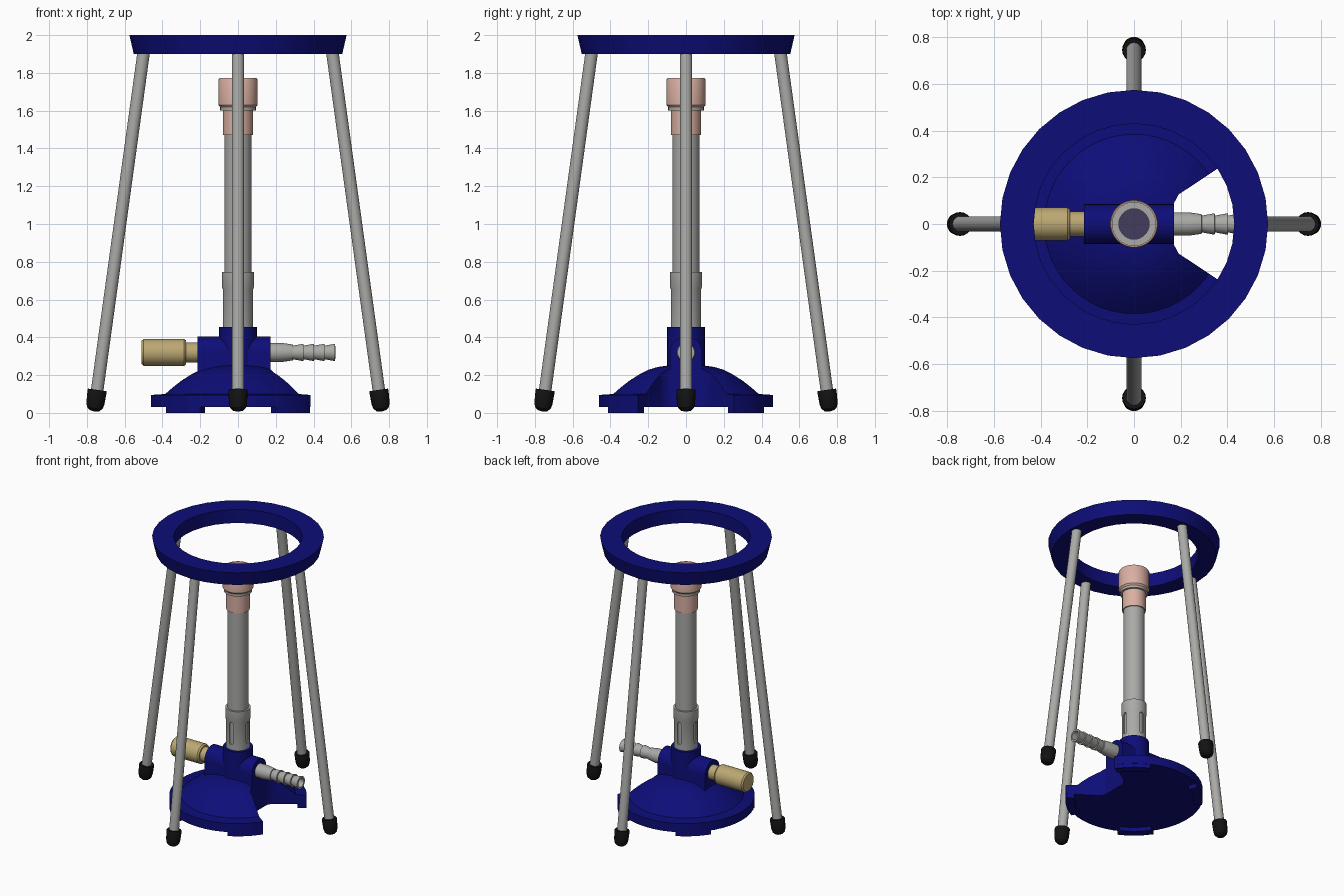
import bpy, bmesh, math
from mathutils import Matrix, Vector

if "Cube" in bpy.data.objects:
    bpy.data.objects.remove(bpy.data.objects["Cube"])


def material(name, rgb):
    m = bpy.data.materials.new(name)
    m.diffuse_color = (*rgb, 1)
    m.use_nodes = True
    m.node_tree.nodes["Principled BSDF"].inputs["Base Color"].default_value = m.diffuse_color
    return m


NAVY = material("navy enamel", (0.004, 0.004, 0.19))
STEEL = material("steel grey", (0.40, 0.40, 0.385))
COPPER = material("pale copper", (0.70, 0.43, 0.36))
BRASS = material("brass", (0.50, 0.39, 0.17))
RUBBER = material("black rubber", (0.006, 0.006, 0.006))
DARK = material("dark violet grey", (0.06, 0.045, 0.11))

# local z -> world x, local x -> y, local y -> z
X_AXIS = Matrix(((0, 0, 1, 0), (1, 0, 0, 0), (0, 1, 0, 0), (0, 0, 0, 1)))
GAS_AXIS = Matrix.Translation((0, 0, 0.32)) @ X_AXIS


def finish(name, bm, mat, matrix):
    bmesh.ops.recalc_face_normals(bm, faces=bm.faces)
    bm.transform(matrix)
    me = bpy.data.meshes.new(name)
    bm.to_mesh(me)
    bm.free()
    if mat:
        me.materials.append(mat)
    ob = bpy.data.objects.new(name, me)
    bpy.context.collection.objects.link(ob)
    return ob


def lathe(name, profile, mat, n=32, matrix=Matrix(), closed=False):
    """Spin (radius, height) points around the local z axis."""
    bm = bmesh.new()
    rings = []
    for r, z in profile:
        if r < 1e-6:
            rings.append([bm.verts.new((0, 0, z))] * n)
        else:
            rings.append([bm.verts.new((r * math.cos(2 * math.pi * i / n),
                                        r * math.sin(2 * math.pi * i / n), z)) for i in range(n)])
    pairs = list(zip(rings, rings[1:]))
    if closed:
        pairs.append((rings[-1], rings[0]))
    for a, b in pairs:
        for i in range(n):
            j = (i + 1) % n
            quad = list(dict.fromkeys((a[i], a[j], b[j], b[i])))
            bm.faces.new(quad)
    return finish(name, bm, mat, matrix)


def prism(name, pts, h0, h1, mat, matrix=Matrix()):
    """Extrude a 2D outline along the local z axis."""
    bm = bmesh.new()
    lo = [bm.verts.new((x, y, h0)) for x, y in pts]
    hi = [bm.verts.new((x, y, h1)) for x, y in pts]
    bm.faces.new(lo)
    bm.faces.new(hi)
    for i in range(len(pts)):
        j = (i + 1) % len(pts)
        bm.faces.new((lo[i], lo[j], hi[j], hi[i]))
    return finish(name, bm, mat, matrix)


def cut(ob, cutter):
    mod = ob.modifiers.new("cut", 'BOOLEAN')
    mod.operation = 'DIFFERENCE'
    mod.solver = 'EXACT'
    mod.object = cutter
    cutter.hide_render = True
    bpy.context.view_layer.objects.active = ob
    bpy.ops.object.modifier_apply(modifier=mod.name)
    bpy.data.objects.remove(cutter)


def arc(r, a0, a1, n, cx=0, cy=0):
    return [(cx + r * math.cos(math.radians(a0 + (a1 - a0) * i / n)),
             cy + r * math.sin(math.radians(a0 + (a1 - a0) * i / n))) for i in range(n + 1)]


# tripod ring
lathe("tripod_ring", [(0.43, 1.9), (0.552, 1.9), (0.575, 2.0), (0.43, 2.0)], NAVY, 32, closed=True)

# four splayed legs with rubber tips
for k, side in enumerate(("right", "back", "left", "front")):
    spin = Matrix.Rotation(k * math.pi / 2, 4, 'Z')
    foot = Vector((0.761, 0, 0.007))
    axis = Vector((0.498, 0, 1.92)) - foot
    m = spin @ Matrix.Translation(foot) @ axis.to_track_quat('Z', 'Y').to_matrix().to_4x4()
    lathe(side + "_leg", [(0, 0.05), (0.033, 0.05), (0.033, axis.length), (0, axis.length)], STEEL, 20, m)
    lathe(side + "_leg_tip", [(0, 0), (0.026, 0.005), (0.042, 0.02), (0.048, 0.045),
                              (0.051, 0.11), (0.048, 0.116), (0.03, 0.116)], RUBBER, 20, m)

# domed base with a wedge notch on the hose side
base = lathe("burner_base", [(0, 0.03), (0.46, 0.03), (0.46, 0.095), (0.385, 0.1), (0.345, 0.135),
                             (0.3, 0.17), (0.25, 0.202), (0.2, 0.228), (0.15, 0.243),
                             (0.1, 0.25), (0, 0.25)], NAVY, 48)
t = math.tan(math.radians(33.5))
cut(base, prism("notch_cutter", [(0.172, -0.09), (0.19, -0.19 * t), (0.6, -0.6 * t),
                                 (0.6, 0.6 * t), (0.19, 0.19 * t), (0.172, 0.09)], -0.1, 0.5, None))

# four arc pads under the base
pad = arc(0.458, 33.6, 64, 6) + arc(0.40, 64, 33.6, 6)
for sx, xn in ((1, "right"), (-1, "left")):
    for sy, yn in ((1, "back"), (-1, "front")):
        prism(f"base_pad_{yn}_{xn}", [(sx * x, sy * y) for x, y in pad], 0.0, 0.035, NAVY)

# valve body: arched block and upright socket
prism("valve_body", [(0.085, 0.15)] + arc(0.085, 0, 180, 16, 0, 0.32) + [(-0.085, 0.15)],
      -0.215, 0.172, NAVY, X_AXIS)
lathe("tube_socket", [(0, 0.2), (0.1, 0.2), (0.1, 0.455), (0, 0.455)], NAVY)

# brass needle valve
lathe("valve_knob", [(0, -0.51), (0.062, -0.51), (0.071, -0.50), (0.071, -0.285), (0.064, -0.275),
                     (0.053, -0.275), (0.053, -0.20), (0, -0.20)], BRASS, 32, GAS_AXIS)

# ribbed hose connector, open at the tip
barb = [(0.05, 0.16), (0.05, 0.235), (0.042, 0.29)]
for i in range(4):
    x = 0.29 + i * 0.056
    barb += [(0.036, x + 0.001), (0.046, x + 0.056)]
barb += [(0.032, 0.515), (0.028, 0.38), (0, 0.38)]
lathe("hose_connector", barb, STEEL, 24, GAS_AXIS)

# burner tube, hollow
lathe("burner_tube", [(0.062, 0.45), (0.071, 0.45), (0.071, 1.60), (0.062, 1.60)], STEEL, closed=True)

# air collar with four rounded slots
collar = lathe("air_collar", [(0.066, 0.45), (0.08, 0.45), (0.08, 0.655), (0.085, 0.67),
                              (0.085, 0.745), (0.066, 0.745)], STEEL, closed=True)
slot = arc(0.016, 0, 180, 8, 0, 0.64) + arc(0.016, 180, 360, 8, 0, 0.51)
for k in range(4):
    cut(collar, prism("slot_cutter", slot, 0.055, 0.13, None,
                      Matrix.Rotation(k * math.pi / 2, 4, 'Z') @ X_AXIS))

# flared burner head, steel lining and dark throat
lathe("burner_head", [(0.068, 1.47), (0.079, 1.47), (0.079, 1.60), (0.103, 1.63), (0.103, 1.765),
                      (0.099, 1.772), (0.093, 1.772), (0.093, 1.63), (0.068, 1.61)], COPPER, closed=True)
lathe("head_lining", [(0.065, 1.60), (0.094, 1.60), (0.094, 1.755), (0.065, 1.755)], STEEL, closed=True)
lathe("burner_throat", [(0, 1.60), (0.066, 1.60), (0.066, 1.608), (0, 1.608)], DARK)

# smooth shading with sharp edges kept
for ob in bpy.context.scene.objects:
    ob.select_set(True)
    bpy.context.view_layer.objects.active = ob
bpy.ops.object.shade_smooth_by_angle(angle=math.radians(30))
